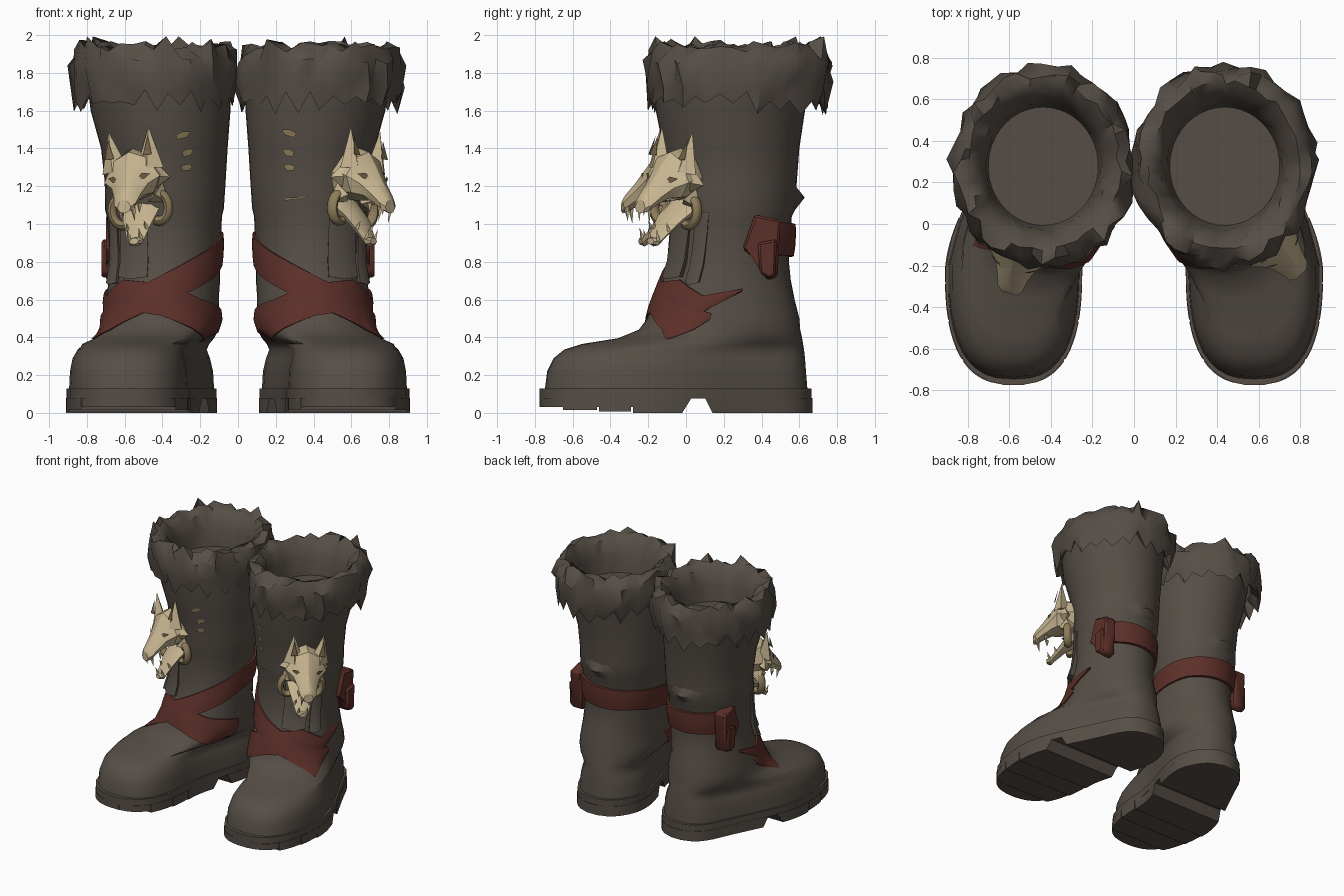
import bpy, bmesh, math, random
from mathutils import Vector, Matrix

if "Cube" in bpy.data.objects:
    bpy.data.objects.remove(bpy.data.objects["Cube"])


def material(name, rgb):
    m = bpy.data.materials.new(name)
    m.diffuse_color = (*rgb, 1)
    m.use_nodes = True
    m.node_tree.nodes["Principled BSDF"].inputs["Base Color"].default_value = m.diffuse_color
    return m


LEATHER = material("grey_brown_leather", (0.093, 0.076, 0.062))
RED = material("dark_red_strap", (0.108, 0.029, 0.022))
BONE = material("pale_bone", (0.57, 0.46, 0.28))
TAN = material("dull_tan", (0.27, 0.205, 0.105))
DARK = material("dark_hollow", (0.16, 0.115, 0.06))


def finish(name, bm, mat, side, angle=35):
    """Mirror to the wanted side, make an object and shade it."""
    for v in bm.verts:
        v.co.x *= side
    bmesh.ops.recalc_face_normals(bm, faces=bm.faces)
    me = bpy.data.meshes.new(name)
    bm.to_mesh(me)
    bm.free()
    me.materials.append(mat)
    ob = bpy.data.objects.new(("right_" if side > 0 else "left_") + name, me)
    bpy.context.collection.objects.link(ob)
    bpy.ops.object.select_all(action='DESELECT')
    ob.select_set(True)
    bpy.context.view_layer.objects.active = ob
    bpy.ops.object.shade_smooth_by_angle(angle=math.radians(angle))


def loft(bm, rings, closed=True, cap0=True, cap1=True):
    vs = [[bm.verts.new(p) for p in r] for r in rings]
    n = len(vs[0])
    for a, b in zip(vs, vs[1:]):
        for i in range(n if closed else n - 1):
            j = (i + 1) % n
            bm.faces.new((a[i], a[j], b[j], b[i]))
    if cap0:
        bm.faces.new(vs[0])
    if cap1:
        bm.faces.new(vs[-1])


# Boot slices: z, front y, back y, widest y, centre x, half width, splay, roundness
SLICES = [
    (.10, -.75, .645, -.20, .38, .318, .20, .75),
    (.22, -.735, .635, -.20, .38, .312, .20, .75),
    (.29, -.70, .63, -.20, .38, .298, .20, .78),
    (.335, -.645, .625, -.15, .382, .28, .19, .82),
    (.365, -.55, .62, .05, .388, .285, .17, .88),
    (.395, -.36, .615, .10, .395, .30, .09, .9),
    (.44, -.25, .605, .14, .40, .31, .03, .92),
    (.50, -.205, .60, .16, .40, .308, .01, .95),
    (.60, -.17, .575, .18, .40, .298, 0, 1),
    (.70, -.13, .555, .20, .39, .295, 0, 1),
    (.80, -.10, .545, .22, .385, .29, 0, 1),
    (1.04, -.08, .56, .24, .39, .305, 0, 1),
    (1.08, -.09, .58, .24, .39, .315, 0, 1),
    (1.20, -.09, .585, .25, .385, .318, 0, 1),
    (1.40, -.12, .60, .24, .39, .335, 0, 1),
    (1.60, -.16, .63, .235, .41, .37, 0, 1),
    (1.76, -.17, .66, .245, .42, .38, 0, 1)]


def splay(y):
    """Outward shift of the forefoot: none at the heel, full under the toes."""
    k = min(1, max(0, (.5 - y) / .75))
    return k * k * (3 - 2 * k)


def surf(t, z, off=0.0):
    """Point on the boot skin; t = 0 is the front, +t turns outward."""
    z = min(max(z, SLICES[0][0]), SLICES[-1][0])
    for a, b in zip(SLICES, SLICES[1:]):
        if z <= b[0]:
            break
    k = (z - a[0]) / (b[0] - a[0])
    _, yf, yb, ym, cx, rx, sh, p = [u + (v - u) * k for u, v in zip(a, b)]
    c, s = math.cos(t), math.sin(t)
    y = ym - math.copysign(abs(c) ** p, c) * ((ym - yf if c > 0 else yb - ym) + off)
    x = cx + math.copysign(abs(s) ** p, s) * (rx + off) + sh * splay(y)
    return Vector((x, y, z))


def ellipse_angles(n):
    return [2 * math.pi * i / n for i in range(n)]


def sole_block(bm, y0, y1, z0, z1, grow=.012, slope=0):
    """Slab of the sole outline between two y values; slope tapers its foot."""
    _, yf, yb, ym, cx, rx, sh, p = SLICES[0]
    yf, yb, rx = yf - grow - .01, yb + grow + .008, rx + grow
    rings = []
    for z, a, b in ((z0, y0 + max(0, slope), y1 + min(0, slope)), (z1, y0, y1)):
        left, right = [], []
        for i in range(15):
            y = (a + b) / 2 - (b - a) / 2 * math.cos(math.pi * i / 14)
            u = (ym - y) / (ym - yf) if y < ym else (y - ym) / (yb - ym)
            c = min(.998, max(0, u)) ** (1 / p)
            w = rx * math.sqrt(1 - c * c) ** p
            mid = cx + sh * splay(y)
            left.append((mid - w, y, z))
            right.append((mid + w, y, z))
        rings.append(left + right[::-1])
    loft(bm, rings)


def strap(bm, path, steps=10):
    """Band along (t, z, half width) stations on the boot skin."""
    rows = []
    for a, b in zip(path, path[1:]):
        for i in range(steps + 1):
            t, z, h = [u + (v - u) * i / steps for u, v in zip(a, b)]
            back = .012 * max(0, -math.cos(t))
            rows.append([surf(t, z + h * d, o) for d, o in
                         ((-1, -.02), (-1, .012 + back), (-.4, .017 + back), (.4, .017 + back),
                          (1, .012 + back), (1, -.02))])
    loft(bm, rows, closed=False, cap0=False, cap1=False)
    bmesh.ops.remove_doubles(bm, verts=bm.verts, dist=.0005)


def plate(bm, yz, x0, x1):
    loft(bm, [[(x, y, z) for y, z in yz] for x in (x0, x1)])


def boot(side):
    rnd = random.Random(7 if side > 0 else 12)
    # leather foot and shaft
    bm = bmesh.new()
    loft(bm, [[surf(t, s[0]) for t in ellipse_angles(40)] for s in SLICES], cap1=False)
    finish("boot_body", bm, LEATHER, side, 50)

    # sole: welt, filled core, heel block and tread bars
    bm = bmesh.new()
    sole_block(bm, -.775, .665, .075, .13)
    sole_block(bm, -.74, -.02, .03, .08, .01)
    sole_block(bm, .10, .67, 0, .08, .014, .04)
    for y0, y1, z0, s in ((-.775, -.66, .03, 0), (-.65, -.47, .015, 0), (-.46, -.29, .008, 0),
                          (-.28, .03, 0, -.05)):
        sole_block(bm, y0, y1, z0, .08, .013, s)
    finish("sole", bm, LEATHER, side)

    # fur cuff: z, x radius, y radius, lock length, random z, random radius
    bm = bmesh.new()
    rings = []
    n = 42
    for z, rx, ry, lock, dz, dr in ((1.74, .365, .405, 0, 0, 0), (1.645, .42, .465, .035, .035, .018),
                                    (1.74, .438, .482, .015, .02, .025), (1.85, .442, .487, 0, .03, .025),
                                    (1.93, .41, .455, .02, .045, .03), (1.945, .365, .405, 0, .025, .015),
                                    (1.90, .315, .345, 0, .02, .012), (1.80, .28, .305, 0, .01, .008),
                                    (1.67, .265, .285, 0, 0, 0)):
        ring = []
        for i, t in enumerate(ellipse_angles(n)):
            t += rnd.uniform(-.03, .03) if dr else 0
            r = dr * rnd.uniform(-1, 1)
            ring.append((.437 + (rx + r) * math.sin(t), .278 - (ry + r) * math.cos(t),
                         z + lock * (1 if i % 2 else -1) + dz * rnd.uniform(-1, 1)))
        rings.append(ring)
    loft(bm, rings, cap0=False)
    finish("fur_cuff", bm, LEATHER, side, 45)

    # crossed straps
    bm = bmesh.new()
    strap(bm, [(1.5, .51, .015), (1.2, .475, .085), (.5, .58, .08), (-.5, .73, .085),
               (-1.4, .855, .085), (-2.3, .90, .08), (-4.25, .93, .09)])
    finish("long_strap", bm, RED, side)
    bm = bmesh.new()
    strap(bm, [(1.85, .65, .006), (1.3, .57, .05), (.8, .63, .075), (0, .60, .085), (-.7, .52, .085),
               (-1.5, .46, .085)])
    finish("cross_strap", bm, RED, side)

    # strap knot and hanging tail
    bm = bmesh.new()
    plate(bm, [(.30, .87), (.365, 1.05), (.50, 1.02), (.485, .72), (.43, .70), (.38, .80)], .60, .70)
    plate(bm, [(.38, .90), (.48, .92), (.475, .73), (.44, .71), (.39, .74)], .665, .722)
    bmesh.ops.bevel(bm, geom=bm.edges[:], offset=.012, segments=1, affect='EDGES')
    finish("strap_knot", bm, RED, side)

    # ragged leather flaps under the trophy
    bm = bmesh.new()
    for t0, t1, low in ((.3, .85, .72), (.95, 1.2, .69)):
        rows = []
        for k in range(5):
            z = 1.06 + (low - 1.06) * k / 4
            f = k / 4 * .03
            rows.append([surf(t0, z, .005 + f * .5), surf((t0 + t1) / 2, z - f * .4, .012 + f),
                         surf(t1, z, .005 + f), surf(t1 - .03, z, -.02), surf(t0 + .03, z, -.02)])
        loft(bm, rows)
    finish("leather_flap", bm, LEATHER, side, 60)

    # rear fold of the upper shaft
    bm = bmesh.new()
    loft(bm, [[surf(math.pi + d, z, o * (1 - abs(d) * 2) - .004) for d in (-.5, -.25, 0, .25, .5)]
              for z, o in ((1.20, 0), (1.14, .05), (1.06, 0))],
         closed=False, cap0=False, cap1=False)
    finish("rear_fold", bm, LEATHER, side)

    # painted claw marks; the long scratch is on one boot only
    bm = bmesh.new()
    marks = [(.285, 1.48, .038, .016, .01), (.27, 1.38, .03, .018, -.006), (.275, 1.30, .03, .017, .0)]
    if side > 0:
        marks[0] = (.27, 1.485, .038, .016, -.012)
        marks.append((.31, 1.135, .075, .005, .015))
    else:
        marks[0] = (.29, 1.475, .038, .016, -.012)
    for x, z, w, h, tilt in marks:
        pts = []
        for dx, dz in ((-w, -tilt), (-w * .4, -h), (w * .7, tilt - h), (w, tilt + h * .5), (0, h), (-w * .7, h)):
            pts.append(surf(math.asin((x + dx - .39) / .335), z + dz, .009))
        bm.faces.new([bm.verts.new(p) for p in pts])
    finish("claw_mark", bm, TAN, side)


def spike(bm, base, tip, wide, thick, sides=4):
    """Pointed cone from base to tip with a flattened base."""
    base, tip = Vector(base), Vector(tip)
    d = (tip - base).normalized()
    u = d.cross(Vector((0, 1, 0.01))).normalized()
    v = d.cross(u)
    ring = [bm.verts.new(base + u * wide * math.cos(a) + v * thick * math.sin(a))
            for a in ellipse_angles(sides)]
    top = bm.verts.new(tip)
    bm.faces.new(ring)
    for i in range(sides):
        bm.faces.new((ring[i], ring[(i + 1) % sides], top))


def tube_rings(stations):
    """Faceted sections from (y, z, half width, up, down)."""
    shape = ((0, 1), (.6, .75), (1, .1), (.7, -.7), (0, -1), (-.7, -.7), (-1, .1), (-.6, .75))
    return [[(hw * a, y, z + (up if b > 0 else dn) * b) for a, b in shape]
            for y, z, hw, up, dn in stations]


def trophy(side, pos, yaw, roll):
    """Carved beast head, modelled facing -y, then turned outward."""
    mid = Vector((0, 0, 1.2))
    place = (Matrix.Translation(Vector(pos) + mid) @ Matrix.Rotation(yaw, 4, 'Z')
             @ Matrix.Rotation(roll, 4, 'Y') @ Matrix.Scale(1.07, 4) @ Matrix.Translation(-mid))

    def done(name, bm, mat, angle=30):
        bmesh.ops.transform(bm, matrix=place, verts=bm.verts)
        finish(name, bm, mat, side, angle)

    # skull, muzzle, ears, cheeks, teeth and jaw
    bm = bmesh.new()
    loft(bm, tube_rings([(.10, 1.24, .10, .12, .10), (-.01, 1.24, .135, .15, .11),
                         (-.08, 1.22, .145, .15, .09), (-.13, 1.19, .095, .12, .06),
                         (-.19, 1.145, .07, .08, .045), (-.24, 1.105, .058, .06, .035),
                         (-.26, 1.09, .035, .045, .025)]))
    loft(bm, tube_rings([(.05, 1.10, .10, .06, .05), (-.04, 1.04, .085, .03, .045),
                         (-.10, .975, .06, .016, .035), (-.14, .93, .046, .014, .03),
                         (-.165, .925, .025, .018, .015)]))
    for s in (-1, 1):
        spike(bm, (s * .09, -.05, 1.28), (s * .105, -.045, 1.485), .07, .055)
        spike(bm, (s * .10, -.03, 1.24), (s * .175, .0, 1.225), .07, .06)
        spike(bm, (s * .09, -.01, 1.16), (s * .15, .02, 1.10), .06, .06)
        spike(bm, (s * .035, -.23, 1.09), (s * .035, -.22, 1.02), .014, .014)
        spike(bm, (s * .05, -.165, 1.11), (s * .045, -.165, 1.06), .015, .015)
        spike(bm, (s * .03, -.14, .93), (s * .03, -.16, .99), .013, .013)
        spike(bm, (s * .05, -.09, .98), (s * .045, -.11, 1.025), .013, .013)
    done("beast_head", bm, BONE)

    # eye and ear hollows
    bm = bmesh.new()
    for s in (-1, 1):
        for pts in (((.05, -.149, 1.235), (.075, -.142, 1.257), (.11, -.117, 1.25), (.08, -.138, 1.225)),
                    ((.075, -.094, 1.345), (.104, -.066, 1.44), (.122, -.094, 1.345))):
            bm.faces.new([bm.verts.new((s * x, y - .004, z)) for x, y, z in pts])
    done("eye_hollow", bm, DARK)

    # side rings
    bm = bmesh.new()
    for s in (-1, 1):
        rings = []
        for k in range(13):
            a = math.radians(100 - 215 * k / 12)
            rings.append([(s * (.095 + (.052 + .024 * math.cos(b)) * math.cos(a)),
                           -.005 + .028 * math.sin(b),
                           1.085 + (.07 + .024 * math.cos(b)) * math.sin(a)) for b in ellipse_angles(8)])
        loft(bm, rings)
    done("side_ring", bm, TAN, 50)


for sgn in (1, -1):
    boot(sgn)
trophy(1, (.615, -.04, 0), math.radians(46), math.radians(7))
trophy(-1, (.53, -.065, 0), math.radians(18), math.radians(7))
